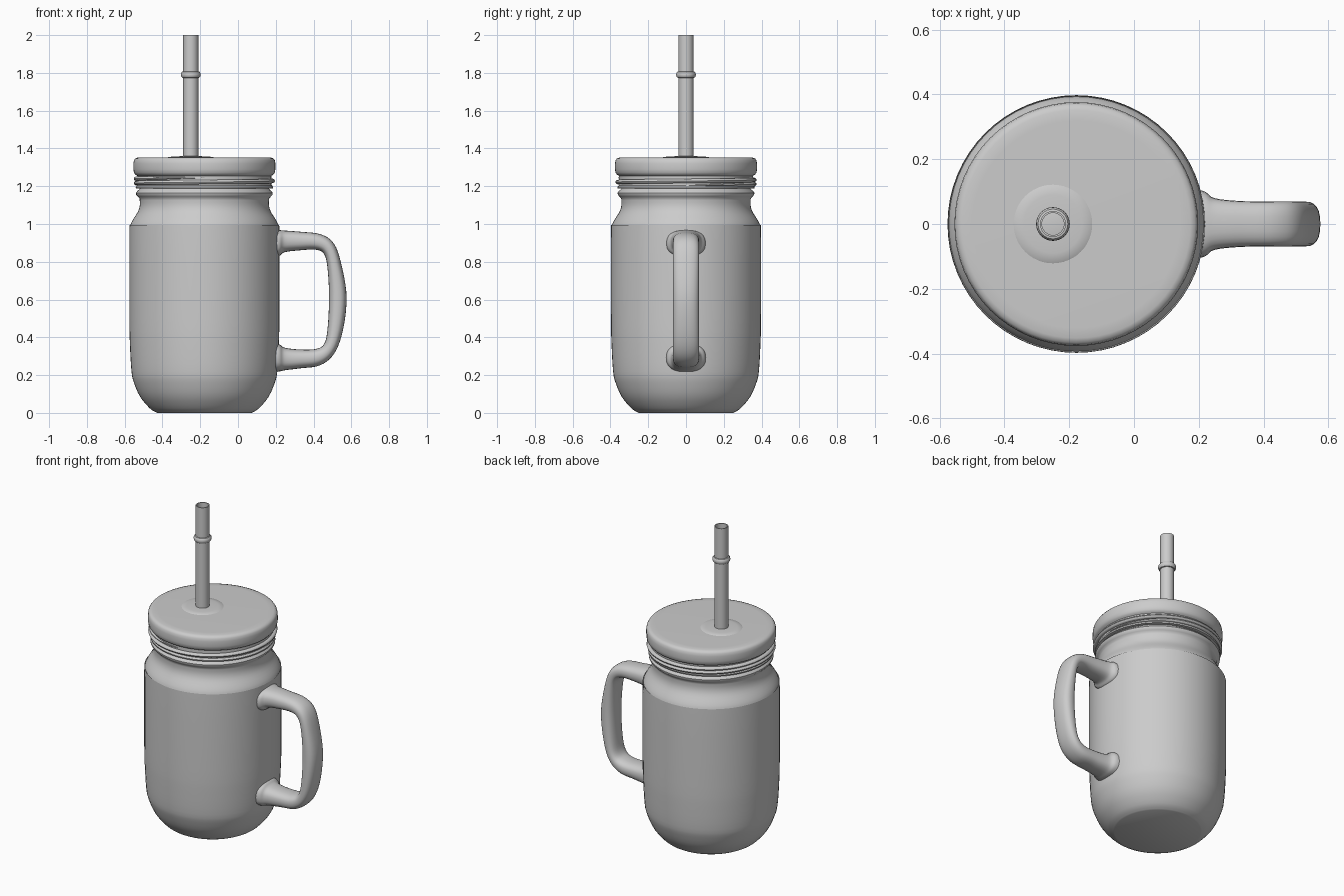
import bpy, math
from mathutils import Vector

if "Cube" in bpy.data.objects:
    bpy.data.objects.remove(bpy.data.objects["Cube"])

JAR_X = -0.178
STRAW_X = -0.25


def loft(name, rings, caps=True, loop=False, angle=40):
    """Skin a list of equal-length point rings."""
    n = len(rings[0])
    verts = [p for r in rings for p in r]
    m = len(rings)
    faces = []
    for i in range(m if loop else m - 1):
        a, b = i * n, ((i + 1) % m) * n
        for j in range(n):
            k = (j + 1) % n
            faces.append((a + j, a + k, b + k, b + j))
    if caps and not loop:
        faces.append(tuple(range(n))[::-1])
        faces.append(tuple(range((m - 1) * n, m * n)))
    me = bpy.data.meshes.new(name)
    me.from_pydata(verts, [], faces)
    ob = bpy.data.objects.new(name, me)
    bpy.context.collection.objects.link(ob)
    bpy.ops.object.select_all(action='DESELECT')
    ob.select_set(True)
    bpy.context.view_layer.objects.active = ob
    bpy.ops.object.mode_set(mode='EDIT')
    bpy.ops.mesh.select_all(action='SELECT')
    bpy.ops.mesh.normals_make_consistent(inside=False)
    bpy.ops.object.mode_set(mode='OBJECT')
    bpy.ops.object.shade_smooth_by_angle(angle=math.radians(angle))
    return ob


def lathe(name, profile, cx, n=64, **kw):
    """Turn an (r, z) profile around a vertical axis at x = cx."""
    rings = [[(cx + r * math.cos(2 * math.pi * j / n),
               r * math.sin(2 * math.pi * j / n), z) for j in range(n)]
             for r, z in profile]
    return loft(name, rings, **kw)


def smooth(points, steps):
    """Catmull-Rom interpolation through tuples of any length."""
    out = []
    for i in range(len(points) - 1):
        p = [Vector(points[min(max(i + d, 0), len(points) - 1)]) for d in (-1, 0, 1, 2)]
        for s in range(steps):
            t = s / steps
            out.append(0.5 * (2 * p[1] + (p[2] - p[0]) * t
                              + (2 * p[0] - 5 * p[1] + 4 * p[2] - p[3]) * t * t
                              + (3 * p[1] - p[0] - 3 * p[2] + p[3]) * t ** 3))
    out.append(Vector(points[-1]))
    return out


# Glass jar body with rounded base, shoulder, neck and bead
body = [(0.258, 0.004), (0.29, 0.025), (0.34, 0.085), (0.373, 0.16), (0.386, 0.22),
        (0.394, 0.36), (0.397, 0.5), (0.397, 0.95), (0.393, 0.99), (0.38, 1.02),
        (0.352, 1.065), (0.342, 1.10), (0.343, 1.135)]
bead = [(0.352, 1.145), (0.361, 1.155), (0.362, 1.165), (0.355, 1.175), (0.346, 1.182)]
lathe("jar", [(0.25, 0.0)] + [tuple(p) for p in smooth(body, 3)] + bead
      + [(0.34, 1.19), (0.34, 1.25)], JAR_X)

# Screw lid with skirt and rounded rim
lathe("lid", [(0.345, 1.187), (0.362, 1.187), (0.364, 1.195), (0.355, 1.205), (0.355, 1.255),
              (0.366, 1.262), (0.373, 1.272), (0.376, 1.29), (0.376, 1.32), (0.373, 1.337),
              (0.366, 1.347), (0.352, 1.352), (0.32, 1.353)], JAR_X)

# Spiral thread pressed into the lid skirt
thread = []
turns, count = 1.75, 112
for i in range(count + 1):
    t = i / count
    a = 2 * math.pi * turns * t
    w = 0.015 * min(1, 8 * t + 0.1, 8 * (1 - t) + 0.1)
    ring = []
    for j in range(10):
        b = 2 * math.pi * j / 10
        r = 0.359 + w * math.cos(b)
        ring.append((JAR_X + r * math.cos(a), r * math.sin(a),
                     1.205 + 0.04 * t + w * 0.8 * math.sin(b)))
    thread.append(ring)
loft("lid_thread", thread)

# Low boss around the straw hole
lathe("straw_boss", [(0.125, 1.35), (0.12, 1.354), (0.09, 1.358), (0.045, 1.359)],
      STRAW_X, n=48)

# Hollow straw with a stop ring near the top
lathe("straw", [(0.04, 0.12), (0.04, 2.0), (0.034, 2.0), (0.034, 0.12)],
      STRAW_X, n=32, loop=True)
lathe("straw_ring", [(0.038, 1.773), (0.046, 1.775), (0.051, 1.782), (0.052, 1.79),
                     (0.051, 1.799), (0.046, 1.806), (0.038, 1.808)], STRAW_X, n=32)

# Handle: outer x, z, inner x, z and half width for each cross-section
sections = [(0.12, 0.972, 0.12, 0.822, 0.108), (0.21, 0.968, 0.21, 0.828, 0.103),
            (0.25, 0.965, 0.245, 0.85, 0.08), (0.33, 0.959, 0.32, 0.86, 0.071),
            (0.44, 0.945, 0.41, 0.864, 0.069), (0.51, 0.893, 0.456, 0.84, 0.069),
            (0.55, 0.775, 0.474, 0.765, 0.069), (0.575, 0.61, 0.482, 0.61, 0.069),
            (0.555, 0.435, 0.474, 0.445, 0.069), (0.51, 0.315, 0.456, 0.365, 0.069),
            (0.435, 0.252, 0.41, 0.338, 0.069), (0.33, 0.236, 0.32, 0.336, 0.071),
            (0.25, 0.226, 0.245, 0.346, 0.08), (0.21, 0.218, 0.21, 0.366, 0.103),
            (0.12, 0.21, 0.12, 0.374, 0.108)]
rings = []
for ox, oz, ix, iz, w in smooth(sections, 5):
    mid = Vector(((ox + ix) / 2, 0, (oz + iz) / 2))
    half = Vector((ox - ix, 0, oz - iz)) / 2
    ring = []
    for j in range(24):
        c, s = math.cos(2 * math.pi * j / 24), math.sin(2 * math.pi * j / 24)
        c = math.copysign(abs(c) ** 0.8, c)
        s = math.copysign(abs(s) ** 0.8, s)
        ring.append(mid + half * c + Vector((0, w * s, 0)))
    rings.append(ring)
loft("handle", rings)
